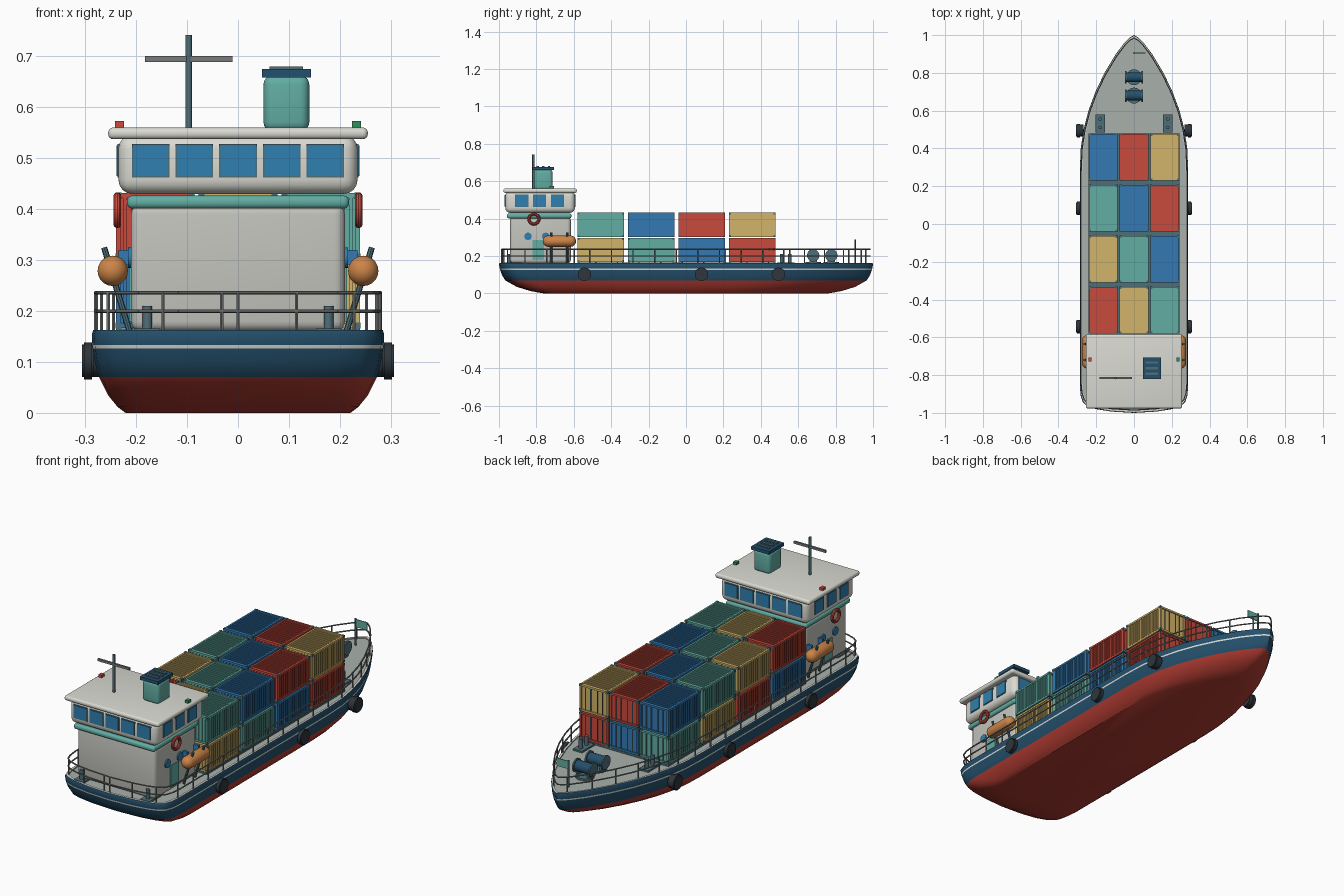
import bpy, bmesh, math
from mathutils import Vector, Matrix

if "Cube" in bpy.data.objects:
    bpy.data.objects.remove(bpy.data.objects["Cube"])


def material(name, hexcol):
    srgb = [int(hexcol[i:i + 2], 16) / 255 for i in (0, 2, 4)]
    m = bpy.data.materials.new(name)
    m.diffuse_color = [((c + 0.055) / 1.055) ** 2.4 for c in srgb] + [1]
    m.use_nodes = True
    m.node_tree.nodes["Principled BSDF"].inputs["Base Color"].default_value = m.diffuse_color
    return m


PALETTE = dict(navy="24506c", red="c94a3c", blue="337ab4", yellow="d2b46a", teal="62ada3", glass="2f80b0",
               wall="c4c4be", white="dadad2", slate="4f6f78", orange="cc8448", deck="a9b0aa",
               rubber="2e363c", steel="777b7a", green="2f8f5a", hull_red="b23c32")
M = {k: material(k, v) for k, v in PALETTE.items()}


def finish(name, bm, *mats, bevel=0, smooth=False):
    if bevel:
        bmesh.ops.bevel(bm, geom=bm.edges[:], offset=bevel, segments=4, profile=0.5, affect='EDGES')
    bmesh.ops.recalc_face_normals(bm, faces=bm.faces[:])
    if smooth or bevel:
        for f in bm.faces:
            f.smooth = True
        for e in bm.edges:
            e.smooth = e.calc_face_angle(0) < 0.6
    me = bpy.data.meshes.new(name)
    bm.to_mesh(me)
    bm.free()
    for m in mats:
        me.materials.append(M[m])
    ob = bpy.data.objects.new(name, me)
    bpy.context.collection.objects.link(ob)
    return ob


def box(bm, c, s):
    bmesh.ops.create_cube(bm, size=1, matrix=Matrix.Translation(c) @ Matrix.Diagonal((*s, 1)))


def rod(bm, p, q, r, seg=8):
    p, q = Vector(p), Vector(q)
    rot = (q - p).to_track_quat('Z', 'Y').to_matrix().to_4x4()
    bmesh.ops.create_cone(bm, cap_ends=True, segments=seg, radius1=r, radius2=r, depth=(q - p).length,
                          matrix=Matrix.Translation((p + q) / 2) @ rot)


def boxes(name, mat, items, bevel=0):
    bm = bmesh.new()
    for c, s in items:
        box(bm, c, s)
    return finish(name, bm, mat, bevel=bevel)


def rods(name, mat, items, seg=12):
    bm = bmesh.new()
    for p, q, r in items:
        rod(bm, p, q, r, seg)
    return finish(name, bm, mat, smooth=True)


# Hull: plan outline lofted through levels of (z, x scale, y scale, material of band above)
half = [(0, -1), (.12, -.993), (.2, -.98), (.245, -.965), (.27, -.945), (.282, -.91), (.287, -.86), (.287, -.4),
        (.287, 0), (.287, .28), (.282, .4), (.267, .5), (.241, .6), (.204, .7), (.156, .8), (.096, .9), (.05, .96), (.022, .988), (0, 1)]
outline = half + [(-x, y) for x, y in half[-2:0:-1]]
levels = [(0, .77, .76, 0), (.012, .825, .83, 0), (.035, .89, .905, 0), (.07, .95, .967, 1), (.1, .98, .985, 1),
          (.126, .994, .994, 2), (.133, .997, .996, 1), (.155, 1, 1, 1), (.163, .99, .997, 2),
          (.163, .955, .985, 3), (.157, .955, .985, 3)]
bm = bmesh.new()
rings = [[bm.verts.new((x * sx, y * sy, z)) for x, y in outline] for z, sx, sy, _ in levels]
n = len(outline)
for k in range(len(levels) - 1):
    for i in range(n):
        j = (i + 1) % n
        f = bm.faces.new((rings[k][i], rings[k][j], rings[k + 1][j], rings[k + 1][i]))
        f.material_index = levels[k][3]
bm.faces.new(rings[0][::-1])
bm.faces.new(rings[-1]).material_index = 3
finish("hull", bm, "hull_red", "navy", "white", "deck", smooth=True)

# Deck railing following the outline, posts spaced by length
path = [Vector((x * .975, y * .985, 0)) for x, y in outline]
bm = bmesh.new()
carry = 0
for i in range(n):
    a, b = path[i], path[(i + 1) % n]
    for z in (.2, .236):
        rod(bm, a + Vector((0, 0, z)), b + Vector((0, 0, z)), .0035, 6)
    L = (b - a).length
    while carry < L:
        p = a.lerp(b, carry / L)
        rod(bm, p + Vector((0, 0, .157)), p + Vector((0, 0, .238)), .0035, 6)
        carry += .1155
    carry -= L
finish("railing", bm, "steel", smooth=True)

# Containers: recessed core, corrugation ribs, edge frame, door bars
W, LEN, H = .153, .247, .129


def container_mesh(col):
    bm = bmesh.new()
    box(bm, (0, 0, 0), (W - .012, LEN - .012, H - .01))
    for i in range(14):
        y = (i - 6.5) * .0168
        box(bm, (0, y, 0), (W - .004, .0085, H - .003))
    for i in range(8):
        box(bm, ((i - 3.5) * .0168, -LEN / 2 + .006, 0), (.0085, .008, H - .01))
    t = .009
    for a in (-1, 1):
        for b in (-1, 1):
            box(bm, (a * (W - t) / 2, b * (LEN - t) / 2, 0), (t, t, H))
            box(bm, (a * (W - t) / 2, 0, b * (H - t) / 2), (t, LEN, t))
            box(bm, (0, a * (LEN - t) / 2, b * (H - t) / 2), (W, t, t))
    nf = len(bm.faces)
    for x in (-.045, -.018, .018, .045):
        rod(bm, (x, LEN / 2 - .003, -.058), (x, LEN / 2 - .003, .058), .0025, 6)
    for a in (-1, 1):
        for b in (-1, 1):
            for c in (-1, 1):
                box(bm, (a * (W / 2 - .005), b * (LEN / 2 - .005), c * (H / 2 - .005)), (.012, .012, .012))
    bm.faces.ensure_lookup_table()
    for f in bm.faces[nf:]:
        f.material_index = 1
    return finish("container_" + col, bm, col, "slate")


cols = ["blue", "red", "yellow", "teal"]
source = {}
for layer in range(2):
    for r in range(4):
        for c in range(3):
            col = cols[(c - r - 1 + layer) % 4]
            if col in source:
                ob = bpy.data.objects.new("container_" + col, source[col])
                bpy.context.collection.objects.link(ob)
            else:
                ob = container_mesh(col)
                source[col] = ob.data
            ob.location = ((c - 1) * .163, .354 - r * .27, .231 + layer * .136)
boxes("cargo_bed", "slate", [((0, -.051, .161), (.48, 1.06, .01))])

# Deckhouse, trim band, bridge and roof
boxes("deckhouse", "wall", [((0, -.778, .285), (.42, .325, .25))], .02)
boxes("trim_band", "teal", [((0, -.785, .414), (.436, .345, .026))], .011)
boxes("bridge", "white", [((0, -.78, .488), (.47, .372, .116))], .028)
boxes("bridge_roof", "white", [((0, -.78, .549), (.51, .392, .023))], .01)
win = []
for k in range(5):
    for y in (-.966, -.594):
        win.append((((k - 2) * .0857, y, .495), (.068, .008, .06)))
for k in range(3):
    for x in (-.235, .235):
        win.append(((x, -.783 + (k - 1) * .095, .495), (.008, .064, .06)))
boxes("bridge_windows", "glass", win)
boxes("window_frames", "slate", [(c, [v + .006 if v > .01 else .004 for v in s]) for c, s in win])
boxes("side_doors", "teal", [((s * .21, -.79, .232), (.008, .062, .105)) for s in (-1, 1)])
rods("portholes", "glass", [((s * .2, y, .305), (s * .216, y, .305), .02) for s in (-1, 1) for y in (-.845, -.75)], 20)

# Funnel with cap and grille
boxes("funnel", "teal", [((.095, -.763, .608), (.09, .1, .11))], .018)
boxes("funnel_cap", "navy", [((.095, -.763, .667), (.096, .114, .016))])
boxes("funnel_grille", "slate", [((.095, -.763 + d, .677), (.066, .012, .006)) for d in (-.03, 0, .03)])

# Radar mast and navigation lights
rods("radar_mast", "slate", [((-.097, -.816, .555), (-.097, -.816, .742), .0065)])
boxes("radar_bar", "steel", [((-.097, -.816, .695), (.172, .01, .011))])
for s, col in ((-1, "red"), (1, "green")):
    boxes("nav_light_" + col, col, [((s * .233, -.718, .565), (.018, .022, .016))])

for s in (-1, 1):
    # Life ring: torus swept from circles
    bm = bmesh.new()
    N, K = 28, 10
    g = [[bm.verts.new((s * .237 + .008 * math.sin(v * math.tau / K),
                        -.813 + (.027 + .008 * math.cos(v * math.tau / K)) * math.cos(u * math.tau / N),
                        .398 + (.027 + .008 * math.cos(v * math.tau / K)) * math.sin(u * math.tau / N)))
          for v in range(K)] for u in range(N)]
    for u in range(N):
        for v in range(K):
            bm.faces.new((g[u][v], g[u][(v + 1) % K], g[(u + 1) % N][(v + 1) % K], g[(u + 1) % N][v]))
    finish("life_ring", bm, "red", smooth=True)
    # Lifeboat: capsule from a stretched sphere
    bm = bmesh.new()
    bmesh.ops.create_uvsphere(bm, u_segments=20, v_segments=13, radius=.03)
    for v in bm.verts:
        shift = .059 if v.co.z > .001 else -.059
        v.co = Vector((v.co.x + s * .246, v.co.z + shift - .677, v.co.y + .279))
    finish("lifeboat", bm, "orange", smooth=True)
    # Davits carrying the lifeboat
    rods("davits", "slate", [((s * .213, y, .16), (s * .263, y, .325), .006) for y in (-.72, -.635)], 8)
    boxes("davit_brackets", "blue", [((s * .22, y, .305), (.03, .012, .03)) for y in (-.72, -.635)])
    # Tyre fenders along the hull
    bm = bmesh.new()
    for y in (-.543, .083, .494):
        x0 = .268 if y > .4 else .284
        rod(bm, (s * x0, y, .102), (s * .306, y, .102), .032, 24)
        rod(bm, (s * .287, y, .102), (s * .302, y, .102), .036, 24)
    finish("fenders", bm, "rubber", smooth=True)
    # Mooring bollards fore and aft
    for y in (.533, -.925):
        boxes("bollard_plate", "slate", [((s * .178, y, .161), (.05, .095, .009))])
        rods("bollards", "slate", [((s * .178, y + d, .16), (s * .178, y + d, .21), .0095) for d in (-.022, .022)])

# Anchor windlasses
for y in (.68, .777):
    rods("windlass_base", "slate", [((0, y, .155), (0, y, .167), .042)], 24)
    rods("windlass_drum", "navy", [((-.042, y, .203), (.042, y, .203), .026)], 20)
    rods("windlass_flanges", "slate", [((s * .04, y, .203), (s * .047, y, .203), .033) for s in (-1, 1)], 20)
    boxes("windlass_feet", "slate", [((s * .03, y, .18), (.01, .04, .03)) for s in (-1, 1)])

# Bow flagstaff and flag
rods("flagstaff", "slate", [((0, .905, .155), (0, .905, .287), .0045)])
boxes("flag", "teal", [((.032, .905, .264), (.06, .004, .038))])
